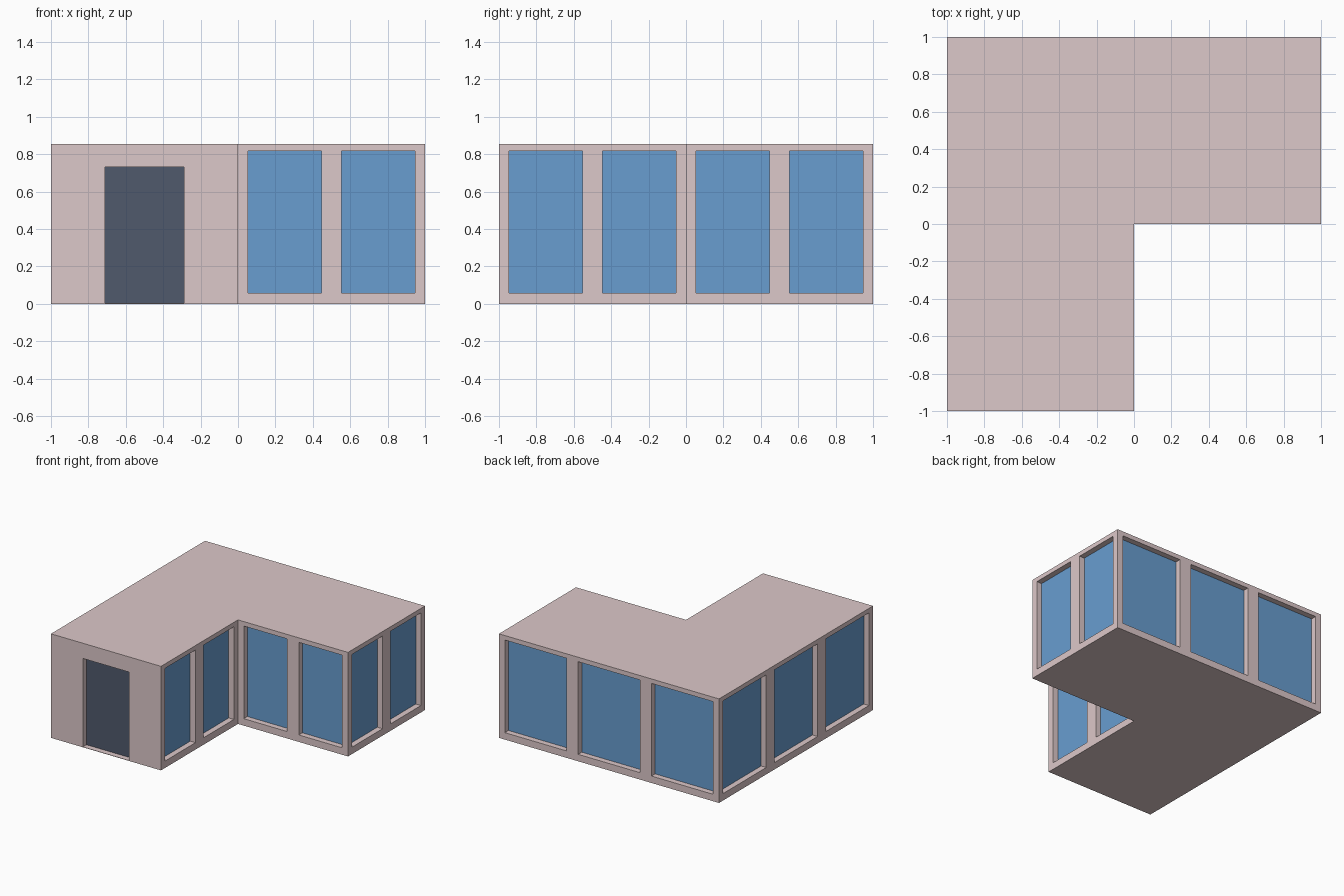
import bpy, bmesh
from math import radians
from mathutils import Matrix, Vector

if "Cube" in bpy.data.objects:
    bpy.data.objects.remove(bpy.data.objects["Cube"])

HEIGHT = 0.855
DEPTH = 0.05       # recess depth of windows and door
MARGIN = 0.053     # frame width around each window


def material(name, color):
    m = bpy.data.materials.new(name)
    m.diffuse_color = (*color, 1)
    m.use_nodes = True
    m.node_tree.nodes["Principled BSDF"].inputs["Base Color"].default_value = m.diffuse_color
    return m


def make_object(name, bm, mat=None):
    bmesh.ops.recalc_face_normals(bm, faces=bm.faces[:])
    me = bpy.data.meshes.new(name)
    bm.to_mesh(me)
    bm.free()
    ob = bpy.data.objects.new(name, me)
    bpy.context.collection.objects.link(ob)
    if mat:
        me.materials.append(mat)
    return ob


def add_box(bm, frame, lo, hi):
    lo, hi = Vector(lo), Vector(hi)
    size = Matrix.Diagonal((*(hi - lo), 1))
    bmesh.ops.create_cube(bm, size=1, matrix=frame @ Matrix.Translation((lo + hi) / 2) @ size)


wall_mat = material("wall_pink", (0.72, 0.58, 0.585))
glass_mat = material("window_blue", (0.14, 0.34, 0.63))
door_mat = material("door_dark", (0.08, 0.10, 0.15))

# L-shaped building body
corners = [(-1, -1), (0, -1), (0, 0), (1, 0), (1, 1), (-1, 1)]
bm = bmesh.new()
base = bm.faces.new([bm.verts.new((x, y, 0)) for x, y in corners])
top = bmesh.ops.extrude_face_region(bm, geom=[base], use_keep_orig=True)
bmesh.ops.translate(bm, vec=(0, 0, HEIGHT),
                    verts=[g for g in top["geom"] if isinstance(g, bmesh.types.BMVert)])
body = make_object("building_body", bm, wall_mat)

cut = bmesh.new()


# Opening in wall coordinates (u along wall, v inward) plus the panel behind it
def opening(name, mat, frame, u0, u1, z0, z1):
    add_box(cut, frame, (u0, -0.02, z0), (u1, DEPTH, z1))
    pane = bmesh.new()
    add_box(pane, frame, (u0, DEPTH - 0.003, z0), (u1, DEPTH + 0.001, z1))
    make_object(name, pane, mat)


# Walls with windows: name, start corner, heading, length, window count
walls = [
    ("inner_side", (0, -1), 90, 1, 2),
    ("inner_front", (0, 0), 0, 1, 2),
    ("right", (1, 0), 90, 1, 2),
    ("back", (1, 1), 180, 2, 3),
    ("left", (-1, 1), 270, 2, 3),
]
for name, (x, y), heading, length, count in walls:
    frame = Matrix.Translation((x, y, 0)) @ Matrix.Rotation(radians(heading), 4, 'Z')
    bay = length / count
    for i in range(count):
        opening(f"{name}_window_{i + 1}", glass_mat, frame,
                i * bay + MARGIN, (i + 1) * bay - MARGIN, 0.057, 0.818)

# Front door
opening("front_door", door_mat, Matrix.Translation((-1, -1, 0)), 0.29, 0.71, 0.003, 0.73)

# Carve the recesses
cutter = make_object("recess_cutter", cut, wall_mat)
cutter.hide_render = True
cutter.hide_set(True)
mod = body.modifiers.new("recesses", 'BOOLEAN')
mod.operation = 'DIFFERENCE'
mod.solver = 'EXACT'
mod.object = cutter
